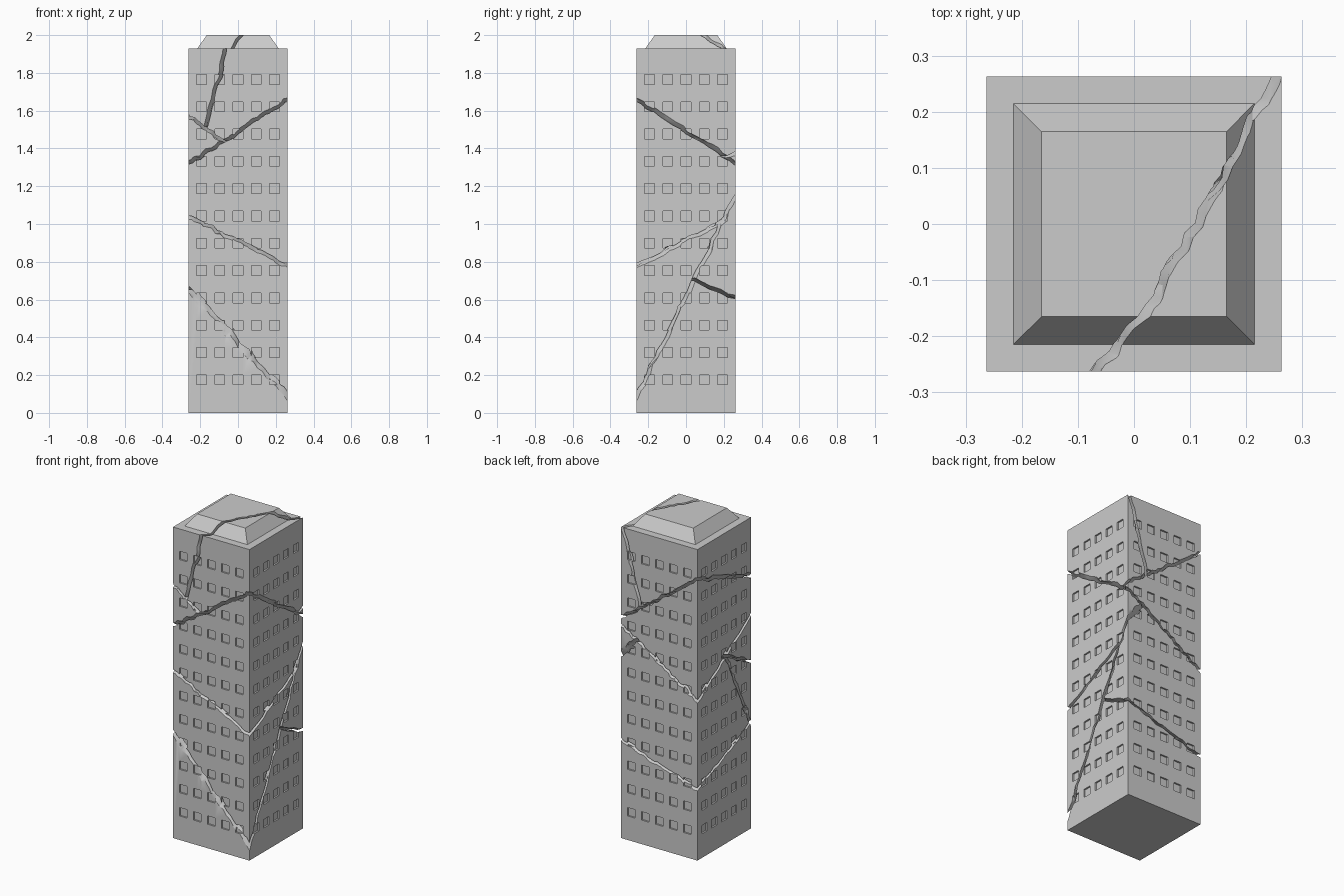
import bpy, bmesh, random
from mathutils import Vector, Matrix

if "Cube" in bpy.data.objects:
    bpy.data.objects.remove(bpy.data.objects["Cube"])

W = 0.2625      # half width of the tower
EAVE = 1.93     # top of the walls
random.seed(4)


def new_object(name, bm):
    bmesh.ops.recalc_face_normals(bm, faces=bm.faces)
    mesh = bpy.data.meshes.new(name)
    bm.to_mesh(mesh)
    bm.free()
    ob = bpy.data.objects.new(name, mesh)
    bpy.context.collection.objects.link(ob)
    return ob


def boolean(ob, cutter, operation, name):
    """Return a new object holding ob combined with cutter."""
    mod = ob.modifiers.new("cut", 'BOOLEAN')
    mod.operation, mod.object, mod.solver = operation, cutter, 'EXACT'
    dg = bpy.context.evaluated_depsgraph_get()
    mesh = bpy.data.meshes.new_from_object(ob.evaluated_get(dg))
    ob.modifiers.remove(mod)
    out = bpy.data.objects.new(name, mesh)
    bpy.context.collection.objects.link(out)
    return out


def remove(*obs):
    for ob in obs:
        bpy.data.objects.remove(ob)


# tower block with a raised, sloping roof
def make_tower():
    bm = bmesh.new()
    rings = []
    for s, z in ((W, 0), (W, EAVE), (0.215, EAVE), (0.165, 2.0)):
        rings.append([bm.verts.new((x * s, y * s, z))
                      for x, y in ((-1, -1), (1, -1), (1, 1), (-1, 1))])
    for lo, hi in zip(rings, rings[1:]):
        for i in range(4):
            j = (i + 1) % 4
            bm.faces.new((lo[i], lo[j], hi[j], hi[i]))
    bm.faces.new(rings[0][::-1])
    bm.faces.new(rings[-1])
    return new_object("tower", bm)


# five by twelve shallow windows on each of the four sides
def make_windows():
    bm = bmesh.new()
    for side in range(4):
        turn = Matrix.Rotation(side * 1.5707963, 4, 'Z')
        for col in range(5):
            for row in range(12):
                place = Matrix.Translation(((col - 2) * 0.0965, -W, 0.175 + row * 0.1446))
                bmesh.ops.create_cube(bm, size=1, matrix=turn @ place @ Matrix.Diagonal((0.052, 0.02, 0.052, 1)))
    return new_object("window_cutter", bm)


def depth_inside(p):
    """Rough distance from p to the outside of the tower."""
    s = max(abs(p.x), abs(p.y))
    roof = EAVE + max(0, min(0.07, (0.215 - s) * 1.4))
    return min(W - s, roof - p.z)


# jagged half space; the crack opens wider towards the outer walls
def crack_solids(point, normal):
    n = normal.normalized()
    u = n.orthogonal().normalized()
    v = n.cross(u)
    count, step = 56, 0.034
    jag = [[random.uniform(-0.008, 0.008) for _ in range(count)] for _ in range(count)]
    solids = []
    for sign in (-1, 1):
        bm = bmesh.new()
        grid = []
        for i in range(count):
            line = []
            for j in range(count):
                p = point + u * (i - count / 2) * step + v * (j - count / 2) * step
                gap = 0.002 + 0.007 * min(1, max(0, 1 - depth_inside(p) / 0.05))
                line.append(bm.verts.new(p + n * (jag[i][j] + sign * gap)))
            grid.append(line)
        for i in range(count - 1):
            for j in range(count - 1):
                a, b, c, d = grid[i][j], grid[i + 1][j], grid[i + 1][j + 1], grid[i][j + 1]
                bm.faces.new((a, b, c))
                bm.faces.new((a, c, d))
        rim = [e for e in bm.edges if e.is_boundary]
        ext = bmesh.ops.extrude_edge_only(bm, edges=rim)["geom"]
        bmesh.ops.translate(bm, vec=n * 2.5, verts=[g for g in ext if isinstance(g, bmesh.types.BMVert)])
        bmesh.ops.holes_fill(bm, edges=[e for e in bm.edges if e.is_boundary], sides=0)
        solids.append(new_object("crack_cutter", bm))
    return solids


def split(ob, point, normal, low_name, high_name):
    lower, upper = crack_solids(Vector(point), Vector(normal))
    low = boolean(ob, lower, 'DIFFERENCE', low_name)
    high = boolean(ob, upper, 'INTERSECT', high_name)
    remove(ob, lower, upper)
    return low, high


def slope(z, a, b):
    """Plane z + a*x + b*y as point and normal."""
    return (0, 0, z), (-a, -b, 1)


block = make_tower()
windows = make_windows()
tower = boolean(block, windows, 'DIFFERENCE', "tower_with_windows")
remove(block, windows)

# break the tower into seven fitted pieces
below, above = split(tower, *slope(1.323, 0.645, -0.635), "lower_part", "upper_part")
side_wedge, crown = split(above, *slope(1.469, -0.72, 0.33), "upper_wedge", "crown")
crown_l, crown_r = split(crown, (0.096, 0, EAVE), (1, -0.6, -0.28), "crown_left", "crown_right")
base, middle = split(below, *slope(0.905, -1.096, 2.04), "base", "middle")
mid_low, mid_high = split(middle, *slope(1.043, -0.5, 0.51), "middle_lower", "middle_upper")
base_low, base_high = split(base, *slope(0.636, 0.33, -0.43), "base_lower", "base_upper")

for ob in (side_wedge, crown_l, crown_r, mid_low, mid_high, base_low, base_high):
    bpy.ops.object.select_all(action='DESELECT')
    ob.select_set(True)
    bpy.context.view_layer.objects.active = ob
    bpy.ops.object.shade_smooth_by_angle(angle=0.5)
